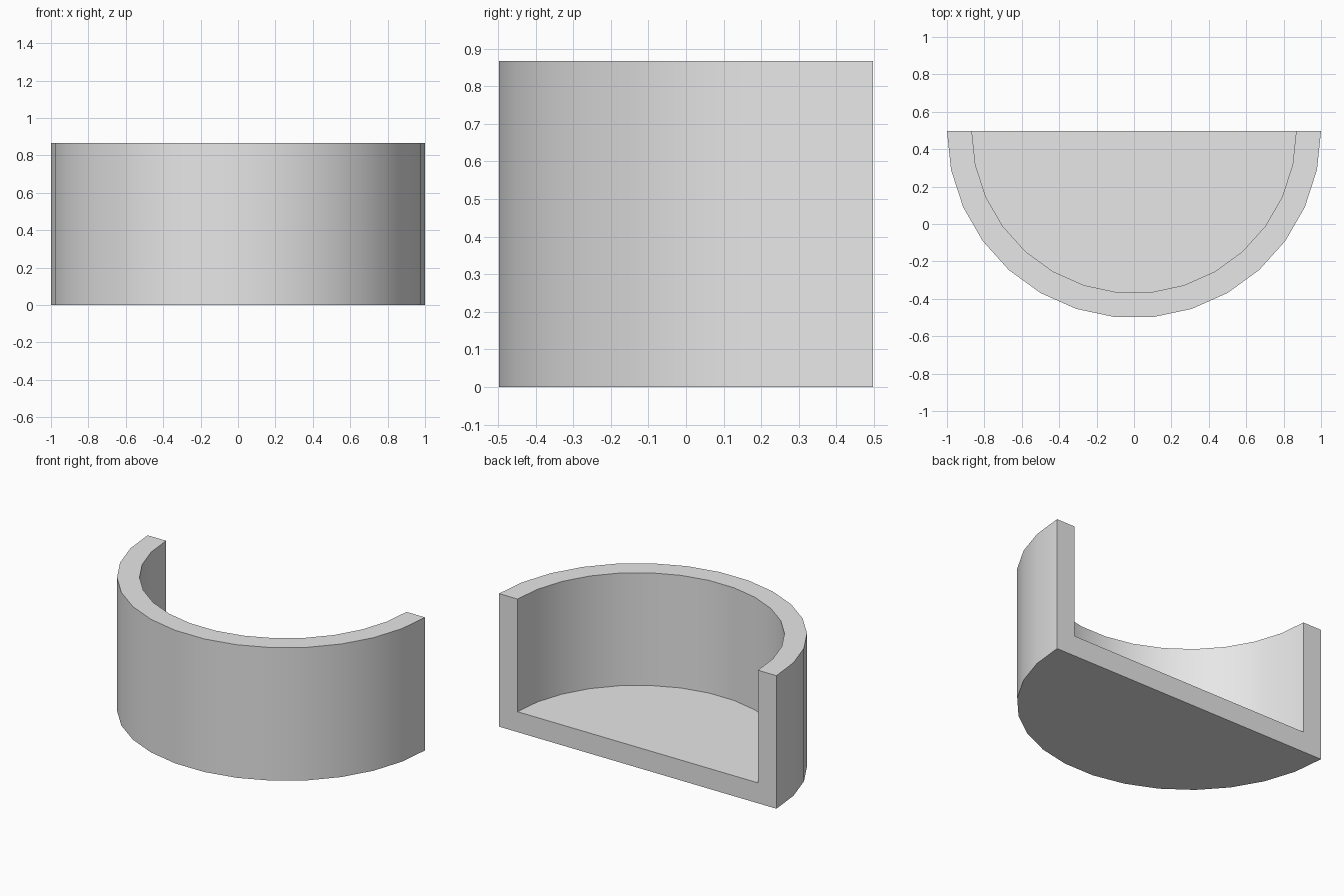
import bpy, bmesh, math
from mathutils import Vector

cube = bpy.data.objects.get("Cube")
if cube:
    bpy.data.objects.remove(cube, do_unlink=True)

RADIUS, THICKNESS, HEIGHT = 1.0, 0.133, 0.867
SEGMENTS = 15
inner = RADIUS - THICKNESS
# Shift so the half round is centred front to back
centre_y = RADIUS * math.cos(math.pi / SEGMENTS / 2) / 2

# Plain grey material
grey = bpy.data.materials.new("light_grey")
grey.use_nodes = True
colour = (0.8, 0.8, 0.8, 1)
grey.diffuse_color = colour
grey.node_tree.nodes["Principled BSDF"].inputs["Base Color"].default_value = colour

# Section of floor and wall, from the axis outwards and back
section = [(0, 0), (RADIUS, 0), (RADIUS, HEIGHT),
           (inner, HEIGHT), (inner, THICKNESS), (0, THICKNESS)]
bm = bmesh.new()
verts = [bm.verts.new((x, 0, z)) for x, z in section]
edges = [bm.edges.new(pair) for pair in zip(verts, verts[1:])]

# Turn the section through half a circle, towards the front
bmesh.ops.spin(bm, geom=verts + edges, cent=(0, 0, 0), axis=(0, 0, 1),
               angle=-math.pi, steps=SEGMENTS)
bmesh.ops.remove_doubles(bm, verts=bm.verts, dist=0.0001)

# Close the cut back and merge the flat floor faces
bmesh.ops.holes_fill(bm, edges=[e for e in bm.edges if e.is_boundary], sides=0)
bmesh.ops.dissolve_limit(bm, angle_limit=math.radians(1),
                         verts=bm.verts, edges=bm.edges)
bmesh.ops.recalc_face_normals(bm, faces=bm.faces)
bmesh.ops.translate(bm, verts=bm.verts, vec=Vector((0, centre_y, 0)))

mesh = bpy.data.meshes.new("half_round_tray")
bm.to_mesh(mesh)
bm.free()
mesh.materials.append(grey)
tray = bpy.data.objects.new("half_round_tray", mesh)
bpy.context.collection.objects.link(tray)

# Smooth curved walls with sharp rims
bpy.ops.object.select_all(action="DESELECT")
tray.select_set(True)
bpy.context.view_layer.objects.active = tray
bpy.ops.object.shade_smooth_by_angle(angle=math.radians(30))
